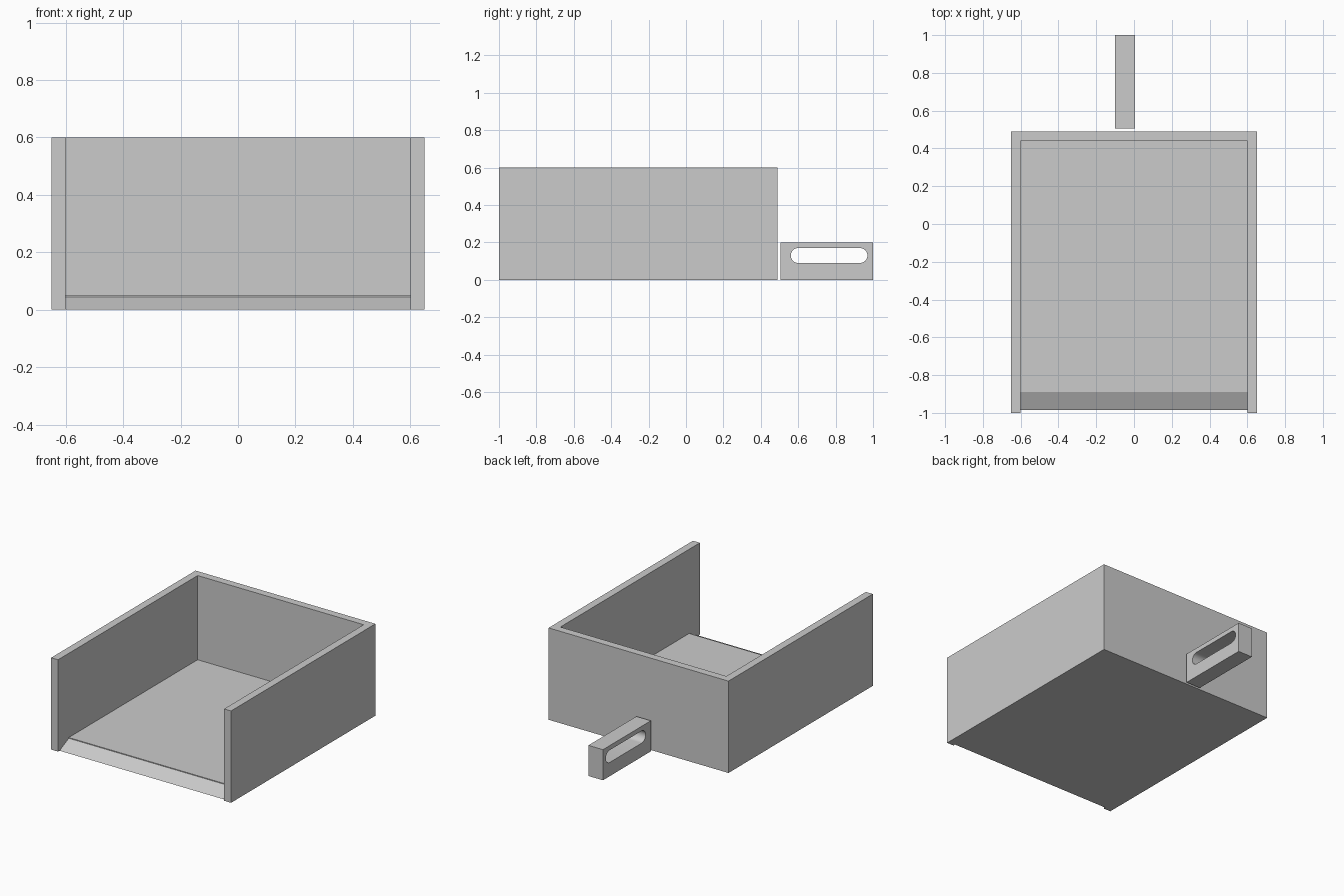
import bpy
import bmesh
from math import cos, sin, pi

old = bpy.data.objects.get("Cube")
if old:
    bpy.data.objects.remove(old, do_unlink=True)

GREY = (0.6, 0.6, 0.6, 1.0)
grey = bpy.data.materials.new("plain grey")
grey.use_nodes = True
grey.diffuse_color = GREY
grey.node_tree.nodes["Principled BSDF"].inputs["Base Color"].default_value = GREY


def finish(name, bm):
    bmesh.ops.recalc_face_normals(bm, faces=bm.faces)
    mesh = bpy.data.meshes.new(name)
    bm.to_mesh(mesh)
    bm.free()
    mesh.materials.append(grey)
    obj = bpy.data.objects.new(name, mesh)
    bpy.context.collection.objects.link(obj)
    return obj


def prism(name, points, offset):
    """Extrude a closed outline of 3D points along an offset."""
    bm = bmesh.new()
    face = bm.faces.new([bm.verts.new(p) for p in points])
    new = bmesh.ops.extrude_face_region(bm, geom=[face])["geom"]
    bmesh.ops.translate(bm, vec=offset,
                        verts=[v for v in new if isinstance(v, bmesh.types.BMVert)])
    return finish(name, bm)


# Pan walls: one U-shaped outline, open at the front
W, IN, FRONT, BACK, INBACK = 0.65, 0.6, -1.0, 0.49, 0.44
outline = [(-W, FRONT), (-IN, FRONT), (-IN, INBACK), (IN, INBACK),
           (IN, FRONT), (W, FRONT), (W, BACK), (-W, BACK)]
prism("pan_walls", [(x, y, 0) for x, y in outline], (0, 0, 0.6))

# Pan floor with a sloped front lip and a tiny step behind it
side = [(-0.985, 0), (-0.89, 0.045), (-0.89, 0.05), (INBACK, 0.05), (INBACK, 0)]
prism("pan_floor", [(-IN, y, z) for y, z in side], (2 * IN, 0, 0))

# Handle block with a rounded slot through it
handle = prism("handle", [(-0.1, y, z) for y, z in
                          [(0.505, 0), (1, 0), (1, 0.2), (0.505, 0.2)]], (0.105, 0, 0))
R, STEPS = 0.04, 16
slot = []
for centre, start in ((0.93, -pi / 2), (0.6, pi / 2)):
    for i in range(STEPS + 1):
        a = start + pi * i / STEPS
        slot.append((-0.2, centre + R * cos(a), 0.13 + R * sin(a)))
cutter = prism("slot_cutter", slot, (0.3, 0, 0))
cutter.hide_render = True
cutter.hide_set(True)
cut = handle.modifiers.new("slot", "BOOLEAN")
cut.operation = "DIFFERENCE"
cut.solver = "EXACT"
cut.object = cutter

# Smooth the slot ends while keeping the block edges sharp
bpy.ops.object.select_all(action="DESELECT")
bpy.context.view_layer.objects.active = handle
handle.select_set(True)
bpy.ops.object.modifier_apply(modifier=cut.name)
bpy.data.objects.remove(cutter, do_unlink=True)
bpy.ops.object.shade_smooth_by_angle()
